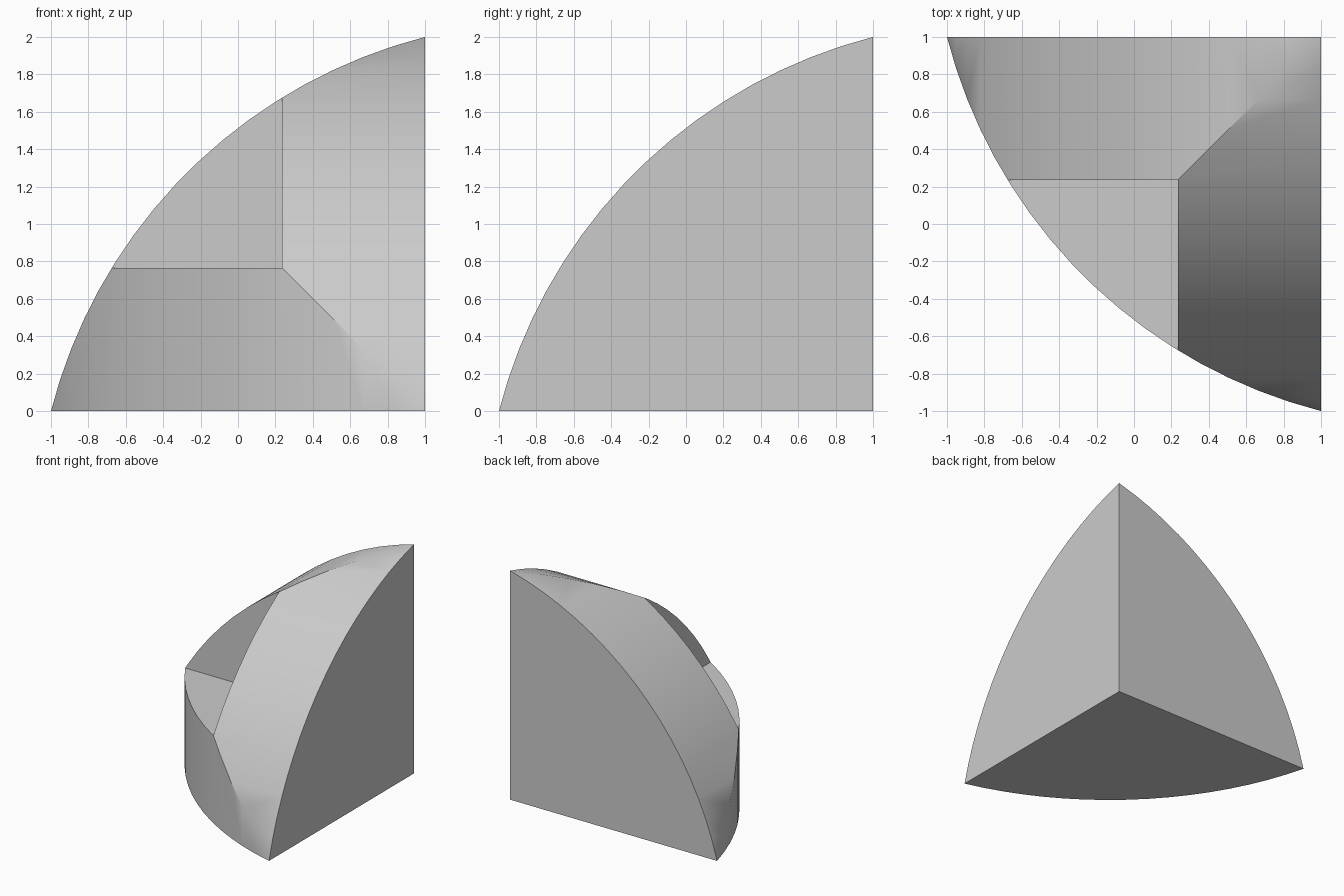
import bpy
import bmesh
import math

cube = bpy.data.objects.get("Cube")
if cube:
    bpy.data.objects.remove(cube, do_unlink=True)

OFFSET = 0.69                      # arc centre lies this far behind the corner
RADIUS = math.hypot(2 + OFFSET, OFFSET)
START = math.asin(OFFSET / RADIUS)
SEGMENTS = 17
THICK = 0.765                      # wall thickness left by the notch

grey = bpy.data.materials.new("light grey")
grey.use_nodes = True
colour = (0.6, 0.6, 0.6, 1)
grey.diffuse_color = colour
grey.node_tree.nodes["Principled BSDF"].inputs["Base Color"].default_value = colour


def arc(extra):
    """Arc points, continued past each end by a number of segments."""
    step = (math.pi / 2 - 2 * START) / SEGMENTS
    angles = [START + step * i for i in range(-extra, SEGMENTS + extra + 1)]
    return [(RADIUS * math.cos(a) - OFFSET, RADIUS * math.sin(a) - OFFSET)
            for a in angles]


def prism(name, axis, corner, extra, low, high):
    """Extrude the arc sector along one axis, measured from the model's corner."""
    bm = bmesh.new()
    ring = []
    for u, v in [(corner, corner)] + arc(extra):
        p = [u, v]
        p.insert(axis, low)
        ring.append(bm.verts.new((1 - p[0], 1 - p[1], p[2])))
    face = bm.faces.new(ring)
    grown = bmesh.ops.extrude_face_region(bm, geom=[face])["geom"]
    shift = [0, 0, 0]
    shift[axis] = (high - low) * (1 if axis == 2 else -1)
    bmesh.ops.translate(bm, vec=shift,
                        verts=[g for g in grown if isinstance(g, bmesh.types.BMVert)])
    bmesh.ops.recalc_face_normals(bm, faces=bm.faces)
    mesh = bpy.data.meshes.new(name)
    bm.to_mesh(mesh)
    bm.free()
    mesh.materials.append(grey)
    obj = bpy.data.objects.new(name, mesh)
    bpy.context.collection.objects.link(obj)
    return obj


def carve(target, cutter, operation):
    """Apply a boolean and drop the cutter."""
    mod = target.modifiers.new(operation.lower(), "BOOLEAN")
    mod.operation = operation
    mod.solver = "EXACT"
    mod.object = cutter
    bpy.context.view_layer.objects.active = target
    bpy.ops.object.modifier_apply(modifier=mod.name)
    bpy.data.objects.remove(cutter, do_unlink=True)


# Three crossed arc sectors form the rounded corner
body = prism("corner_block", 2, 0, 0, 0, 2.5)
for axis in (0, 1):
    carve(body, prism("sector_cutter", axis, -1, 2, -0.5, 2.5), "INTERSECT")

# Square notch leaving three walls
size = 2
centre = THICK + size / 2
bpy.ops.mesh.primitive_cube_add(size=size, location=(1 - centre, 1 - centre, centre))
notch = bpy.context.object
notch.name = "notch_cutter"
notch.data.materials.append(grey)
carve(body, notch, "DIFFERENCE")

# Smooth the arcs, keep the creases
bpy.ops.object.select_all(action="DESELECT")
body.select_set(True)
bpy.context.view_layer.objects.active = body
bpy.ops.object.shade_smooth_by_angle(angle=math.radians(30))
